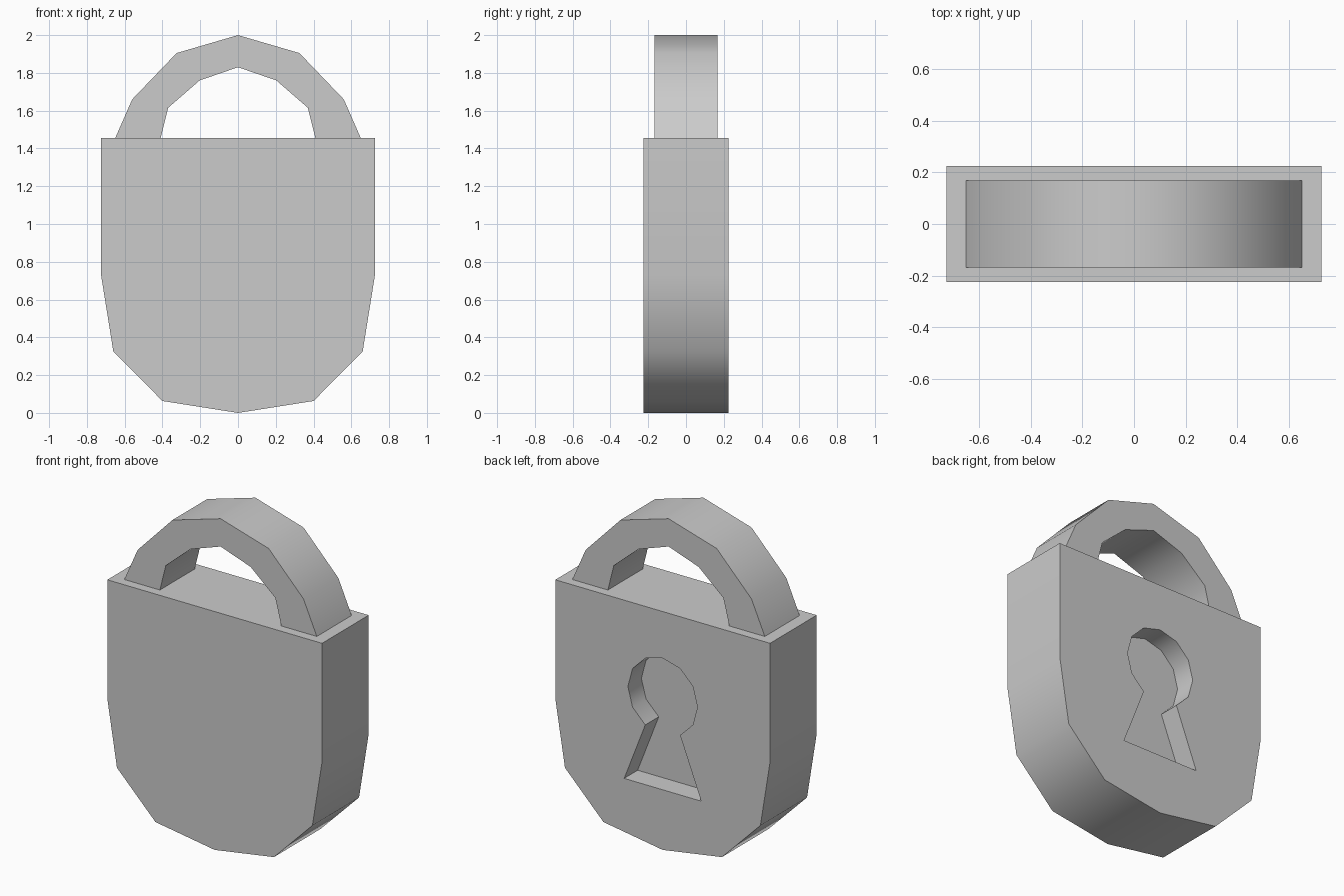
import bpy, bmesh, math

if "Cube" in bpy.data.objects:
    bpy.data.objects.remove(bpy.data.objects["Cube"])


def prism(name, profile, y0, y1):
    """Extrude an x-z outline from y0 to y1."""
    bm = bmesh.new()
    face = bm.faces.new([bm.verts.new((x, y0, z)) for x, z in profile])
    ext = bmesh.ops.extrude_face_region(bm, geom=[face])
    for v in ext["geom"]:
        if isinstance(v, bmesh.types.BMVert):
            v.co.y = y1
    bmesh.ops.recalc_face_normals(bm, faces=bm.faces)
    mesh = bpy.data.meshes.new(name)
    bm.to_mesh(mesh)
    bm.free()
    obj = bpy.data.objects.new(name, mesh)
    bpy.context.collection.objects.link(obj)
    return obj


def mirrored(half):
    """Complete a right-hand outline with its left-hand mirror image."""
    return half + [(-x, z) for x, z in reversed(half) if x > 1e-6]


def shade(obj):
    bpy.ops.object.select_all(action="DESELECT")
    obj.select_set(True)
    bpy.context.view_layer.objects.active = obj
    bpy.ops.object.shade_smooth_by_angle(angle=math.radians(40))


# Lock body: straight shoulders and a faceted rounded bottom
body = prism("lock_body", mirrored(
    [(0.725, 1.455), (0.725, 0.73), (0.66, 0.325), (0.40, 0.063), (0, 0)]),
    -0.225, 0.225)

# Keyhole recess in the back face: 12-sided circle plus flared slot
arc = [(0.235 * math.cos(math.radians(a)), 0.935 + 0.235 * math.sin(math.radians(a)))
       for a in range(90, -61, -30)]
arc[0] = (0, 1.17)
half = [(0.26, 0.367)] + arc[::-1]
cutter = prism("keyhole_cutter", mirrored(half), 0.095, 0.4)
cutter.hide_render = True
cut = body.modifiers.new("keyhole", "BOOLEAN")
cut.operation = "DIFFERENCE"
cut.solver = "EXACT"
cut.object = cutter
bpy.context.view_layer.objects.active = body
bpy.ops.object.modifier_apply(modifier=cut.name)
bpy.data.objects.remove(cutter)

# Shackle: outer arch followed by the inner arch in reverse
outer = mirrored([(0.65, 1.455), (0.56, 1.66), (0.325, 1.905), (0, 2.0)])
inner = mirrored([(0.41, 1.455), (0.37, 1.615), (0.203, 1.76), (0, 1.83)])
shackle = prism("shackle", outer + inner[::-1], -0.168, 0.168)

for part in (body, shackle):
    shade(part)
